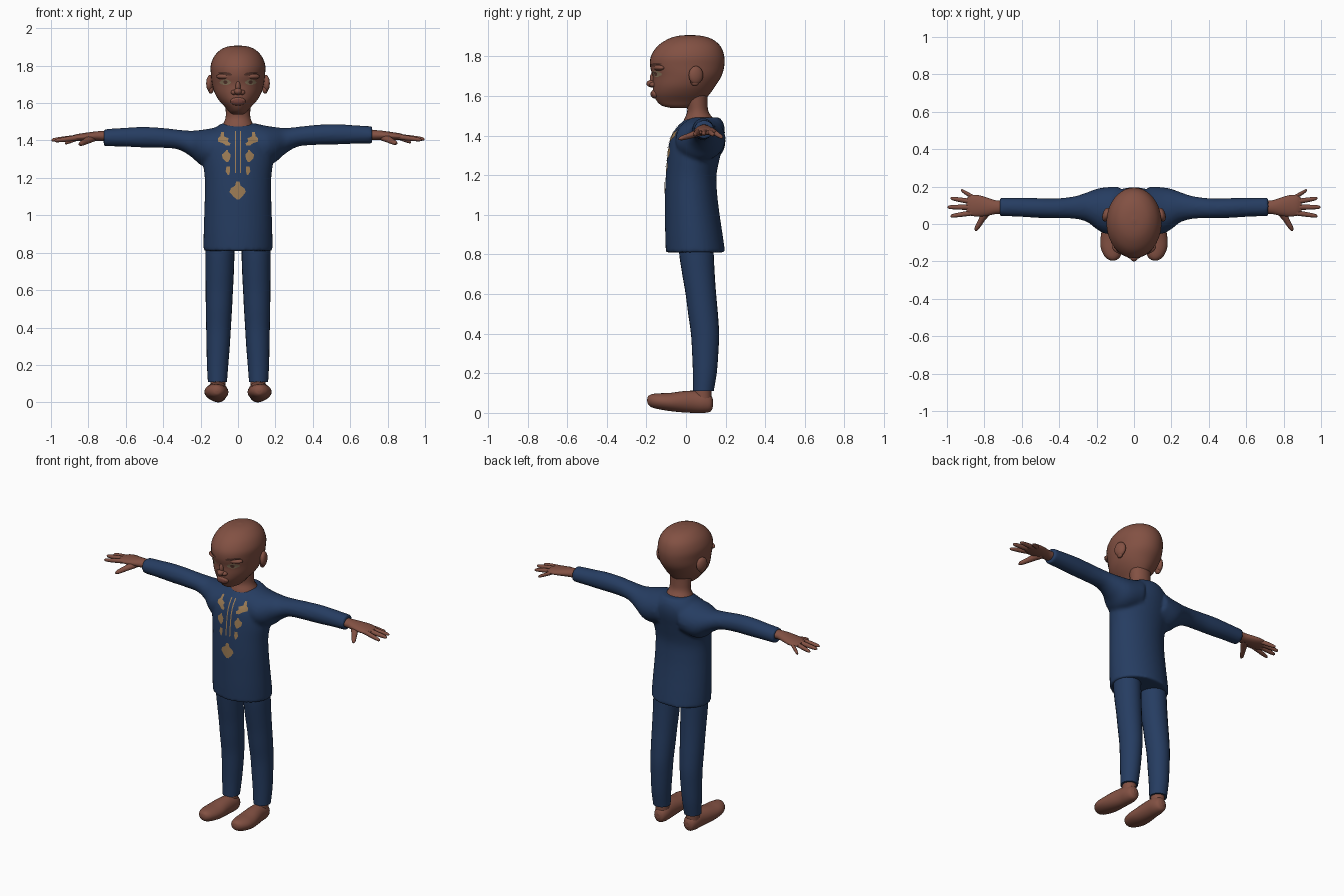
import bpy, bmesh, math
from mathutils import Vector, Matrix
from mathutils.bvhtree import BVHTree


def material(name, rgb):
    m = bpy.data.materials.new(name)
    m.diffuse_color = (*rgb, 1)
    return m


SKIN = material("brown skin", (0.225, 0.082, 0.056))
CLOTH = material("navy cloth", (0.019, 0.046, 0.12))
GOLD = material("gold thread", (0.33, 0.20, 0.09))
EYE = material("eye", (0.24, 0.17, 0.10))
DARK = material("dark brown", (0.09, 0.035, 0.025))
LIP = material("lip", (0.17, 0.052, 0.04))


def smooth_rows(rows, sub):
    """Catmull-Rom interpolation of cross-section rows."""
    P = [Vector(r) for r in rows]
    P = [2 * P[0] - P[1]] + P + [2 * P[-1] - P[-2]]
    out = []
    for a, b, c, d in zip(P, P[1:], P[2:], P[3:]):
        for k in range(sub):
            t = k / sub
            out.append(0.5 * (2 * b + (c - a) * t + (2 * a - 5 * b + 4 * c - d) * t * t
                              + (3 * b - a - 3 * c + d) * t ** 3))
    return out + [P[-2]]


def sweep(bm, axis, rows, side=1, n=24, sub=4, dz=0):
    """Loft ellipses; row = (position on axis, centre u, centre v, radius u, radius v)."""
    rings = []
    for t, u, v, ru, rv in smooth_rows(rows, sub):
        ring = []
        for i in range(n):
            a = 2 * math.pi * i / n
            p, q = u + max(ru, .002) * math.cos(a), v + max(rv, .002) * math.sin(a)
            x, y, z = {"x": (t, p, q), "y": (p, t, q), "z": (p, q, t)}[axis]
            ring.append(bm.verts.new((side * x, y, z + dz)))
        rings.append(ring)
    for r, s in zip(rings, rings[1:]):
        for i in range(n):
            j = (i + 1) % n
            bm.faces.new((r[i], r[j], s[j], s[i]))
    bm.faces.new(rings[0])
    bm.faces.new(rings[-1])


def ball(bm, centre, radii, tilt=0):
    m = Matrix.Translation(centre) @ Matrix.Rotation(tilt, 4, "Z") @ Matrix.Diagonal((*radii, 1))
    bmesh.ops.create_uvsphere(bm, u_segments=20, v_segments=12, radius=1, matrix=m)


def finish(name, bm, mat):
    bmesh.ops.recalc_face_normals(bm, faces=bm.faces)
    for f in bm.faces:
        f.smooth = len(f.verts) <= 4
    me = bpy.data.meshes.new(name)
    bm.to_mesh(me)
    bm.free()
    me.materials.append(mat)
    ob = bpy.data.objects.new(name, me)
    bpy.context.collection.objects.link(ob)
    return ob


def tree(ob):
    bpy.context.view_layer.update()
    return BVHTree.FromObject(ob, bpy.context.evaluated_depsgraph_get())


def plate(name, bvh, rows, mat, sides=(1, -1), lift=0.004, cols=6):
    """Thin patch draped on the front of a surface; row = (z, x start, x end)."""
    bm = bmesh.new()
    fine = [Vector(a).lerp(Vector(b), k / 4) for a, b in zip(rows, rows[1:]) for k in range(4)]
    fine.append(Vector(rows[-1]))
    for s in sides:
        grid = []
        for z, x0, x1 in fine:
            line = []
            for c in range(cols + 1):
                x = s * (x0 + (x1 - x0) * c / cols)
                hit = bvh.ray_cast(Vector((x, -1, z)), Vector((0, 1, 0)))[0]
                line.append(bm.verts.new((x, (hit.y if hit else 0) - lift, z)))
            grid.append(line)
        for r, t in zip(grid, grid[1:]):
            for c in range(cols):
                quad = (r[c], r[c + 1], t[c + 1], t[c])
                bm.faces.new(quad if s > 0 else quad[::-1])
    me = bpy.data.meshes.new(name)
    bm.to_mesh(me)
    bm.free()
    me.materials.append(mat)
    ob = bpy.data.objects.new(name, me)
    bpy.context.collection.objects.link(ob)


# Head with nose, lips and ears
bm = bmesh.new()
sweep(bm, "z", [(1.538, 0, -.035, .025, .035), (1.55, 0, -.035, .045, .085),
                (1.575, 0, -.030, .066, .118), (1.61, 0, -.022, .098, .142),
                (1.65, 0, -.010, .123, .158), (1.70, 0, .005, .138, .174),
                (1.75, 0, .006, .144, .187), (1.80, 0, .008, .146, .185),
                (1.85, 0, .015, .127, .160), (1.885, 0, .02, .093, .115),
                (1.902, 0, .02, .055, .065), (1.908, 0, .02, .008, .008)], n=40)
ball(bm, (0, -.172, 1.662), (.022, .028, .019))
ball(bm, (0, -.163, 1.685), (.014, .02, .035))
ball(bm, (0, -.155, 1.61), (.040, .022, .024))
for s in (1, -1):
    ball(bm, (s * .022, -.166, 1.657), (.016, .018, .013))
    ball(bm, (s * .070, -.135, 1.742), (.050, .026, .016), s * .35)
    ball(bm, (s * .148, .05, 1.705), (.020, .038, .046), s * .3)
    ball(bm, (s * .145, .045, 1.672), (.014, .022, .022))
head = finish("head", bm, SKIN)

# Neck
bm = bmesh.new()
sweep(bm, "z", [(1.42, 0, .07, .105, .09), (1.475, 0, .066, .085, .078),
                (1.52, 0, .06, .067, .054), (1.57, 0, .055, .066, .054),
                (1.64, 0, .05, .07, .06)])
finish("neck", bm, SKIN)

# Face details
face = tree(head)
plate("eyes", face, [(1.696, .06, .075), (1.704, .040, .096), (1.712, .036, .100),
                     (1.722, .048, .088), (1.726, .06, .078)], EYE, lift=.003)
plate("irises", face, [(1.701, .063, .071), (1.707, .057, .077), (1.716, .057, .077),
                       (1.722, .063, .071)], DARK, lift=.005)
plate("eyebrows", face, [(1.748, .035, .045), (1.754, .032, .100),
                         (1.762, .045, .108), (1.766, .065, .095)], DARK, lift=.002)
plate("lips", face, [(1.592, -.012, .012), (1.600, -.030, .030), (1.607, -.037, .037),
                     (1.616, -.027, .027), (1.621, -.012, .012)], LIP, (1,), .002)

# Long tunic: body and sleeves fused
bm = bmesh.new()
sweep(bm, "z", [(.81, 0, .048, .185, .150), (.90, 0, .040, .184, .145),
                (1.0, 0, .032, .181, .138), (1.1, 0, .026, .178, .132),
                (1.2, 0, .026, .178, .128), (1.3, 0, .040, .190, .134),
                (1.38, 0, .056, .190, .137), (1.43, 0, .070, .165, .126),
                (1.465, 0, .082, .125, .106), (1.492, 0, .09, .088, .080)], n=40)
for s, dz in ((1, .01), (-1, -.005)):
    sweep(bm, "x", [(.08, .075, 1.38, .125, .105), (.15, .072, 1.365, .125, .104),
                    (.20, .080, 1.368, .108, .094), (.25, .090, 1.387, .080, .070),
                    (.32, .088, 1.410, .060, .053), (.42, .084, 1.420, .053, .054),
                    (.52, .086, 1.423, .053, .055), (.62, .090, 1.422, .051, .050),
                    (.718, .092, 1.420, .050, .046)], s, dz=dz)
tunic = finish("tunic", bm, CLOTH)
rm = tunic.modifiers.new("fuse", "REMESH")
rm.mode = "VOXEL"
rm.voxel_size = .011
rm.use_smooth_shade = True
sm = tunic.modifiers.new("soften", "SMOOTH")
sm.factor, sm.iterations = .5, 4

# Embroidery on the chest
chest = tree(tunic)
plate("placket_lines", chest, [(1.225, .010, .017), (1.34, .010, .017), (1.45, .010, .017)],
      GOLD, cols=2)
plate("upper_motifs", chest, [(1.372, .045, .062), (1.385, .040, .080), (1.395, .055, .108),
                              (1.412, .050, .108), (1.422, .075, .095), (1.445, .075, .090)], GOLD)
plate("middle_motifs", chest, [(1.285, .052, .062), (1.303, .042, .082), (1.325, .040, .086),
                               (1.338, .052, .070), (1.350, .055, .062)], GOLD)
plate("lower_motifs", chest, [(1.215, .048, .054), (1.235, .042, .066), (1.262, .044, .062)], GOLD)
plate("medallion", chest, [(1.085, -.008, .008), (1.102, -.026, .024), (1.125, -.046, .042),
                           (1.145, -.038, .034), (1.158, -.016, .014), (1.180, -.010, .008)],
      GOLD, (1,))

# Trousers
bm = bmesh.new()
for s in (1, -1):
    sweep(bm, "z", [(.11, .110, .088, .051, .052), (.2, .109, .095, .057, .060),
                    (.3, .106, .097, .062, .066), (.4, .104, .096, .066, .071),
                    (.5, .102, .086, .070, .075), (.6, .100, .075, .073, .077),
                    (.7, .098, .063, .076, .082), (.8, .097, .053, .078, .087),
                    (.88, .095, .05, .076, .088)], s)
finish("trousers", bm, CLOTH)

# Feet with ankles
bm = bmesh.new()
for s in (1, -1):
    sweep(bm, "y", [(.137, .105, .050, .012, .015), (.125, .105, .048, .034, .040),
                    (.09, .105, .053, .047, .053), (.04, .107, .056, .051, .056),
                    (-.02, .112, .056, .058, .053), (-.08, .115, .055, .064, .046),
                    (-.13, .117, .058, .060, .041), (-.17, .115, .061, .044, .034),
                    (-.19, .113, .063, .024, .022), (-.196, .113, .063, .005, .005)], s)
    sweep(bm, "z", [(.04, .107, .085, .04, .045), (.10, .108, .085, .040, .043),
                    (.16, .109, .088, .040, .043)], s)
finish("feet", bm, SKIN)

# Hands: palm, four fingers and thumb
FINGERS = [  # root y, tip x, tip y, tip z, radius
    (.062, .982, .042, 1.398, .0125), (.090, .998, .090, 1.402, .013),
    (.116, .982, .138, 1.398, .0125), (.136, .925, .182, 1.385, .0115)]
bm = bmesh.new()
for s, dz in ((1, .005), (-1, 0)):
    sweep(bm, "x", [(.69, .090, 1.424, .034, .027), (.74, .090, 1.424, .037, .026),
                    (.78, .092, 1.422, .047, .024), (.83, .097, 1.418, .057, .021),
                    (.87, .099, 1.415, .055, .017), (.895, .098, 1.412, .040, .010)], s, dz=dz)
    for y0, x1, y1, z1, r in FINGERS:
        x0 = .85
        rows = [(x0 + (x1 - x0) * t, y0 + (y1 - y0) * t, 1.416 + (z1 - 1.416) * t, r * k, r * k)
                for t, k in ((0, 1.15), (.35, 1.1), (.7, .95), (.93, .7), (1, .15))]
        sweep(bm, "x", rows, s, 12, 3, dz)
    sweep(bm, "y", [(.09, .77, 1.412, .024, .016), (.05, .795, 1.405, .024, .018),
                    (.015, .818, 1.393, .018, .015), (-.02, .838, 1.383, .014, .012),
                    (-.038, .846, 1.378, .004, .004)], s, 12, 3, dz)
finish("hands", bm, SKIN)
